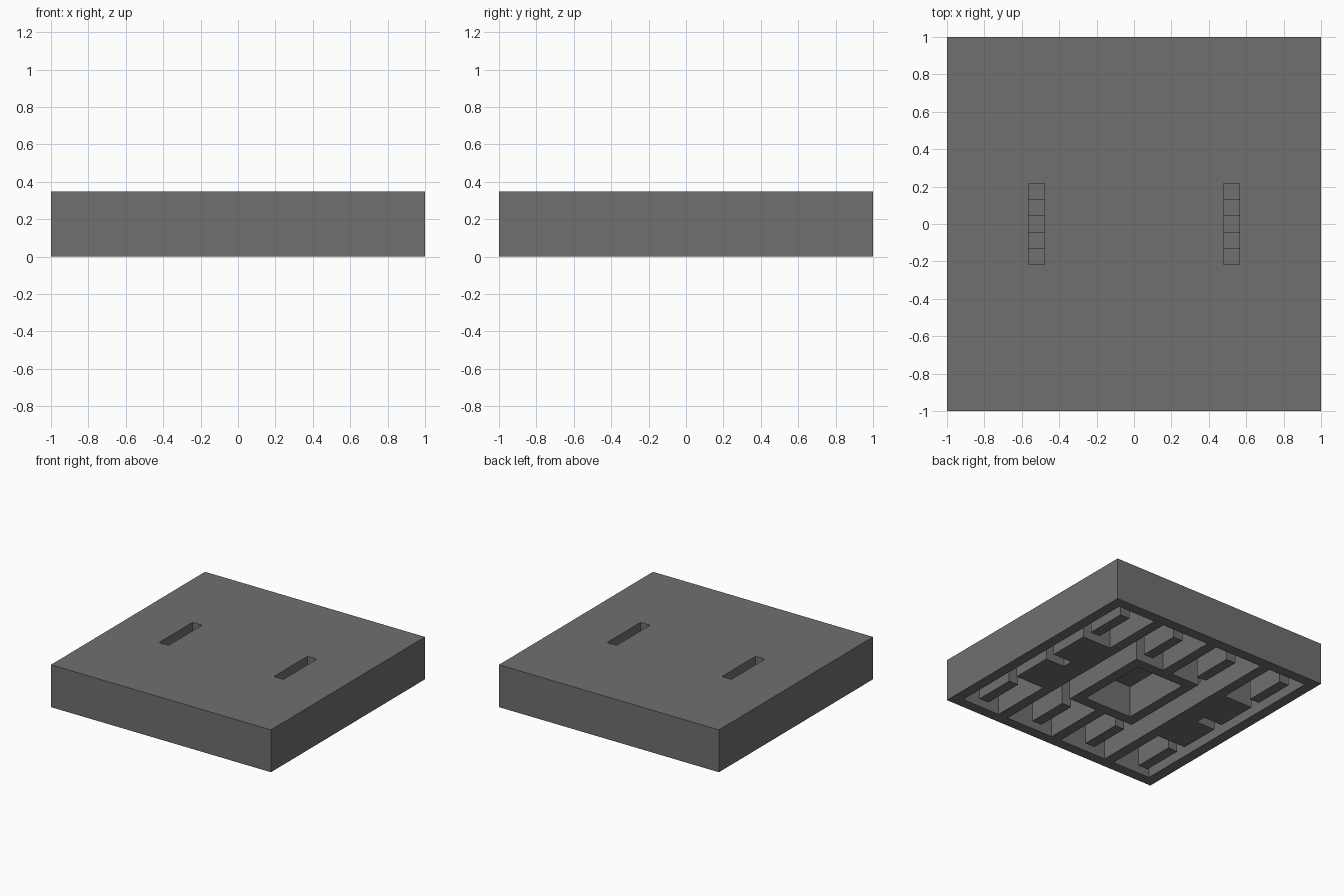
import bpy
import bmesh
from mathutils import Vector

cube = bpy.data.objects.get("Cube")
if cube:
    bpy.data.objects.remove(cube, do_unlink=True)

# The whole tray sits on a grid of 23 x 23 x 4 cells
CELL = 2 / 23
SHELL = 11.5
INNER = 10.5
HEIGHT = 4
CEILING = 3

grey = bpy.data.materials.new("dark_grey")
grey.use_nodes = True
grey.diffuse_color = (0.16, 0.16, 0.16, 1)
grey.node_tree.nodes["Principled BSDF"].inputs["Base Color"].default_value = (0.16, 0.16, 0.16, 1)


def box(name, x, y, z):
    """Box from (low, high) cell ranges."""
    mesh = bpy.data.meshes.new(name)
    bm = bmesh.new()
    bmesh.ops.create_cube(bm, size=1)
    for v in bm.verts:
        v.co = Vector([CELL * (r[0] if c < 0 else r[1]) for c, r in zip(v.co, (x, y, z))])
    bm.to_mesh(mesh)
    bm.free()
    mesh.materials.append(grey)
    obj = bpy.data.objects.new(name, mesh)
    bpy.context.collection.objects.link(obj)
    return obj


def cut(target, cutter):
    mod = target.modifiers.new(cutter.name, 'BOOLEAN')
    mod.operation = 'DIFFERENCE'
    mod.solver = 'EXACT'
    mod.object = cutter
    cutter.hide_render = True
    cutter.hide_set(True)


def span(sign, low, high):
    """Range mirrored to the given side."""
    return tuple(sorted((sign * low, sign * high)))


# Shell, open underneath
shell = box("shell", (-SHELL, SHELL), (-SHELL, SHELL), (0, HEIGHT))
cut(shell, box("cavity_cutter", (-INNER, INNER), (-INNER, INNER), (-1, CEILING)))

for side, label in ((1, "left"), (-1, "right")):
    # Slot through the top
    cut(shell, box(label + "_slot_cutter", span(side, 5.5, 6.5), (-2.5, 2.5), (2, 5)))

    # Long rib under the slot, with stepped floor cells
    box(label + "_rib_front", span(side, 5.5, 6.5), (-INNER, -2.5), (0, CEILING))
    box(label + "_rib_back", span(side, 5.5, 6.5), (2.5, INNER), (0, CEILING))
    for i in range(-2, 3):
        box(label + "_slot_step", span(side, 5.5, 6.5), (i - 0.5, i + 0.5), (0, 2 + i % 2))

    # Side block with a notch in its outer edge
    block = box(label + "_block", span(side, 6.5, 9.5), (-4.5, 4.5), (0, CEILING))
    cut(block, box(label + "_notch_cutter", span(side, 7.5, 10), (-0.5, 0.5), (-1, HEIGHT)))

    # Long walls of the central ring
    box(label + "_ring_wall", span(side, 2.5, 3.5), (-4.5, 4.5), (0, CEILING))

for end, label in ((1, "back"), (-1, "front")):
    # Centre rib and the short walls of the central ring
    box(label + "_centre_rib", (-0.5, 0.5), span(end, 4.5, INNER), (0, CEILING))
    box(label + "_ring_wall", (-2.5, 2.5), span(end, 3.5, 4.5), (0, CEILING))

    # Short stiffening bars, one in each bay
    for x in (-9, -3, 3, 9):
        box(label + "_bar", (x - 0.5, x + 0.5), span(end, 5.5, 9.5), (0, CEILING))
